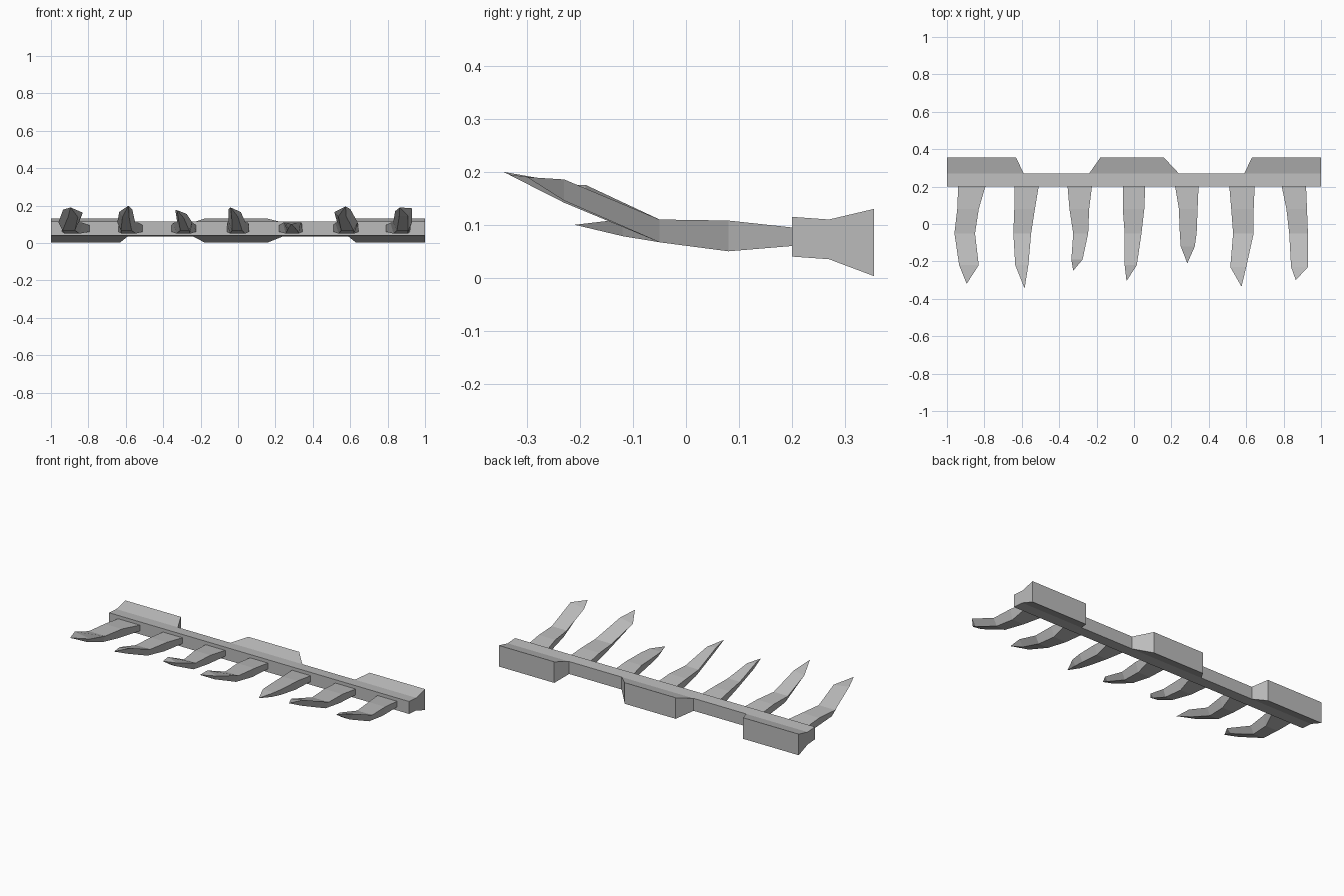
import bpy, bmesh

cube = bpy.data.objects.get("Cube")
if cube:
    bpy.data.objects.remove(cube)

# Single plain grey
grey = bpy.data.materials.new("plain_grey")
grey.use_nodes = True
colour = (0.5, 0.5, 0.5, 1)
grey.diffuse_color = colour
grey.node_tree.nodes["Principled BSDF"].inputs["Base Color"].default_value = colour


def loft(name, rings, tip=None):
    """Skin four-cornered rings; close the end with a cap or a point."""
    bm = bmesh.new()
    rows = [[bm.verts.new(p) for p in ring] for ring in rings]
    for a, b in zip(rows, rows[1:]):
        for i in range(4):
            j = (i + 1) % 4
            bm.faces.new((a[i], a[j], b[j], b[i]))
    bm.faces.new(rows[0][::-1])
    if tip:
        point = bm.verts.new(tip)
        for i in range(4):
            bm.faces.new((rows[-1][i], rows[-1][(i + 1) % 4], point))
    else:
        bm.faces.new(rows[-1])
    bmesh.ops.recalc_face_normals(bm, faces=bm.faces)
    mesh = bpy.data.meshes.new(name)
    bm.to_mesh(mesh)
    bm.free()
    mesh.materials.append(grey)
    obj = bpy.data.objects.new(name, mesh)
    bpy.context.collection.objects.link(obj)


def ring(y, x0, x1, low, high, inset=0.0, roll=0.0):
    d = (x1 - x0) * inset
    return [(x0 + d, y, low), (x1 - d, y, low),
            (x1, y, high + roll), (x0, y, high - roll)]


# Long bar and the flared mounting blocks behind it
loft("bar", [ring(0.20, -1, 1, 0.04, 0.115), ring(0.27, -1, 1, 0.035, 0.11)])
blocks = {"right_block": (-1, -0.59, -1, -0.63),
          "middle_block": (-0.24, 0.24, -0.18, 0.16),
          "left_block": (0.59, 1, 0.63, 1)}
for name, (a, b, c, d) in blocks.items():
    loft(name, [ring(0.27, a, b, 0.035, 0.11), ring(0.355, c, d, 0.003, 0.13)])

# Teeth: x edges at root, shank, bend and shoulder, then shoulder y,
# tip x, y, z and the sideways roll of the blade
teeth = [
    ((-.94, -.795), (-.945, -.83), (-.96, -.85), (-.935, -.83), -.22, (-.895, -.32, .19), -.008),
    ((-.64, -.51), (-.64, -.53), (-.645, -.55), (-.635, -.565), -.22, (-.585, -.345, .2), .006),
    ((-.355, -.225), (-.345, -.24), (-.325, -.245), (-.335, -.275), -.19, (-.325, -.25, .175), -.01),
    ((-.06, .06), (-.06, .055), (-.05, .04), (-.05, .015), -.22, (-.04, -.305, .19), -.008),
    ((.22, .345), (.24, .34), (.245, .335), (.25, .325), -.12, (.285, -.21, .1), 0),
    ((.51, .645), (.52, .64), (.53, .64), (.515, .6), -.23, (.575, -.335, .195), .008),
    ((.79, .92), (.815, .925), (.83, .93), (.84, .93), -.23, (.865, -.30, .19), .008),
]
for n, (root, shank, bend, shoulder, y, tip, roll) in enumerate(teeth, 1):
    # Shoulder height lies on the line from the bend towards the tip
    t = (-0.05 - y) / (-0.05 - tip[1])
    high = 0.11 + (tip[2] - 0.11) * t + (0.01 if tip[2] > 0.12 else 0.005)
    loft(f"tooth_{n}", [
        ring(0.20, *root, 0.06, 0.095),
        ring(0.08, *shank, 0.05, 0.108, 0.15),
        ring(-0.05, *bend, 0.067, 0.11, 0.2),
        ring(y, *shoulder, high - 0.032, high, 0.25, roll)], tip)
